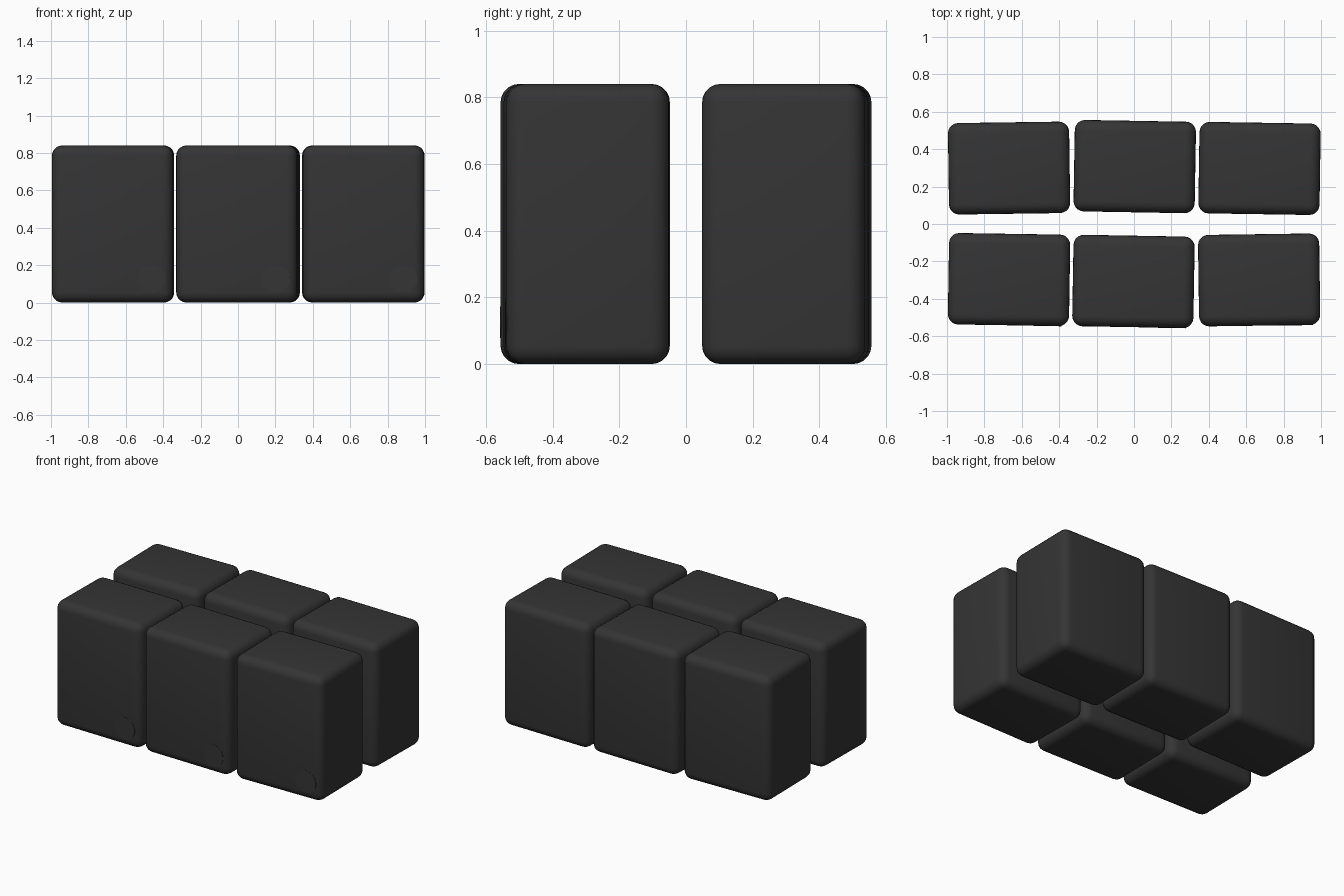
import bpy
from math import radians, pi
from mathutils import Matrix

if "Cube" in bpy.data.objects:
    bpy.data.objects.remove(bpy.data.objects["Cube"])

W, D, H, R = 0.648, 0.489, 0.84, 0.055

mat = bpy.data.materials.new("dark_grey")
mat.diffuse_color = (0.035, 0.035, 0.035, 1)
mat.use_nodes = True
mat.node_tree.nodes["Principled BSDF"].inputs["Base Color"].default_value = mat.diffuse_color


def block(name, x, y, angle):
    # rounded upright block
    bpy.ops.mesh.primitive_cube_add(size=1)
    ob = bpy.context.object
    ob.name = name
    ob.data.transform(Matrix.Diagonal((W, D, H, 1)))
    ob.location = (x, y, H / 2)
    ob.rotation_euler.z = radians(angle)
    bev = ob.modifiers.new("round_edges", 'BEVEL')
    bev.width = R
    bev.segments = 5
    bev.limit_method = 'NONE'
    bpy.ops.object.modifier_apply(modifier=bev.name)
    bpy.ops.object.shade_smooth()
    ob.data.materials.append(mat)
    return ob


def badge(name, parent):
    # barely raised round disc in the lower right of the front face
    bpy.ops.mesh.primitive_cylinder_add(vertices=32, radius=0.075, depth=0.006)
    ob = bpy.context.object
    ob.name = name
    ob.data.transform(Matrix.Translation((0.21, -D / 2 + 0.002, 0.125 - H / 2))
                      @ Matrix.Rotation(pi / 2, 4, 'X'))
    ob.location = parent.location
    ob.rotation_euler = parent.rotation_euler
    bpy.ops.object.shade_smooth_by_angle()
    ob.data.materials.append(mat)


# back row, left to right
for i, (x, y, a) in enumerate([(-0.668, 0.299, 0.8), (0.004, 0.307, -1.0),
                               (0.671, 0.297, -0.9)]):
    block(f"back_block_{i + 1}", x, y, a)

# front row, left to right, each with its disc
for i, (x, y, a) in enumerate([(-0.668, -0.297, -0.9), (-0.003, -0.307, -1.0),
                               (0.669, -0.299, 0.8)]):
    badge(f"front_disc_{i + 1}", block(f"front_block_{i + 1}", x, y, a))
